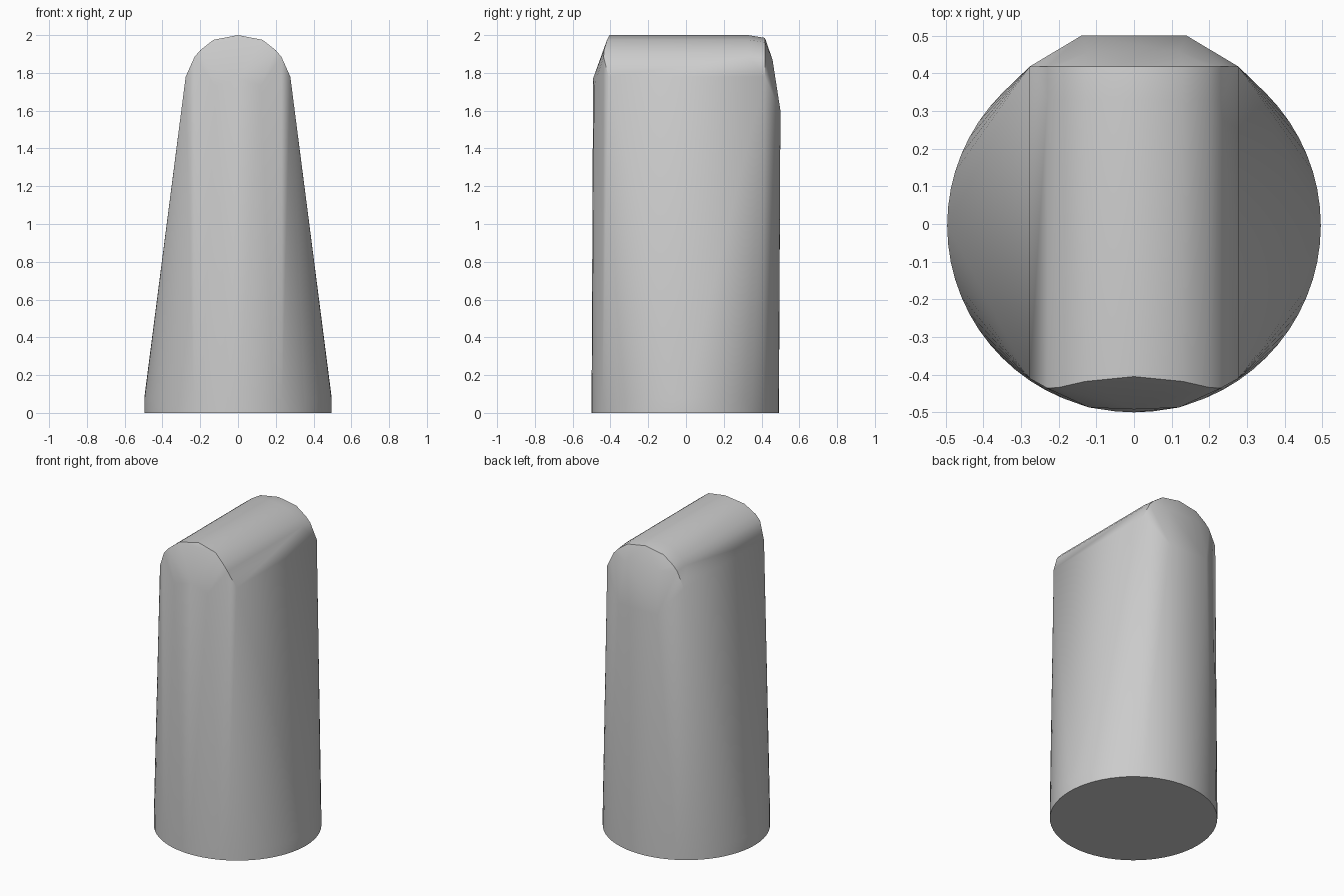
import bpy
import bmesh
from math import cos, sin, pi, radians

cube = bpy.data.objects.get("Cube")
if cube:
    bpy.data.objects.remove(cube, do_unlink=True)

# Plain grey finish
grey = bpy.data.materials.new("light_grey")
grey.use_nodes = True
colour = (0.6, 0.6, 0.6, 1)
grey.diffuse_color = colour
grey.node_tree.nodes["Principled BSDF"].inputs["Base Color"].default_value = colour

points = []


def add_pair(x, y, z):
    """Add a point and its mirror image across x = 0."""
    points.append((x, y, z))
    if x:
        points.append((-x, y, z))


# Round foot with a short straight band
SIDES, RADIUS = 64, 0.496
for z in (0, 0.08):
    for i in range(SIDES):
        a = 2 * pi * i / SIDES
        points.append((RADIUS * cos(a), RADIUS * sin(a) - 0.004, z))

# Arched ridge: half width, height, front end
arch = [(0, 2.0, -0.405), (0.13, 1.975, -0.418), (0.2, 1.92, -0.434),
        (0.23, 1.885, -0.436), (0.277, 1.78, -0.41)]
for x, z, front in arch:
    add_pair(x, front, z)
    add_pair(x, 0.33, z)
    add_pair(x, 0.418, z - 0.015 * (z - 1.78) / 0.22)

# Rounded front and back shoulders below the ridge
add_pair(0.12, -0.487, 1.73)
add_pair(0, -0.492, 1.77)
add_pair(0.14, 0.5, 1.6)
add_pair(0.12, 0.458, 1.87)

# Skin the foot, ridge and shoulders as one tapered solid
bm = bmesh.new()
for p in points:
    bm.verts.new(p)
hull = bmesh.ops.convex_hull(bm, input=bm.verts[:])
loose = [v for v in bm.verts if not v.link_faces]
bmesh.ops.delete(bm, geom=loose, context='VERTS')
bmesh.ops.dissolve_limit(bm, angle_limit=radians(0.4), verts=bm.verts[:], edges=bm.edges[:])
bmesh.ops.recalc_face_normals(bm, faces=bm.faces[:])
mesh = bpy.data.meshes.new("tapered_body")
bm.to_mesh(mesh)
bm.free()
mesh.materials.append(grey)

body = bpy.data.objects.new("tapered_body", mesh)
bpy.context.collection.objects.link(body)
bpy.ops.object.select_all(action='DESELECT')
body.select_set(True)
bpy.context.view_layer.objects.active = body
bpy.ops.object.shade_smooth_by_angle(angle=radians(38))
